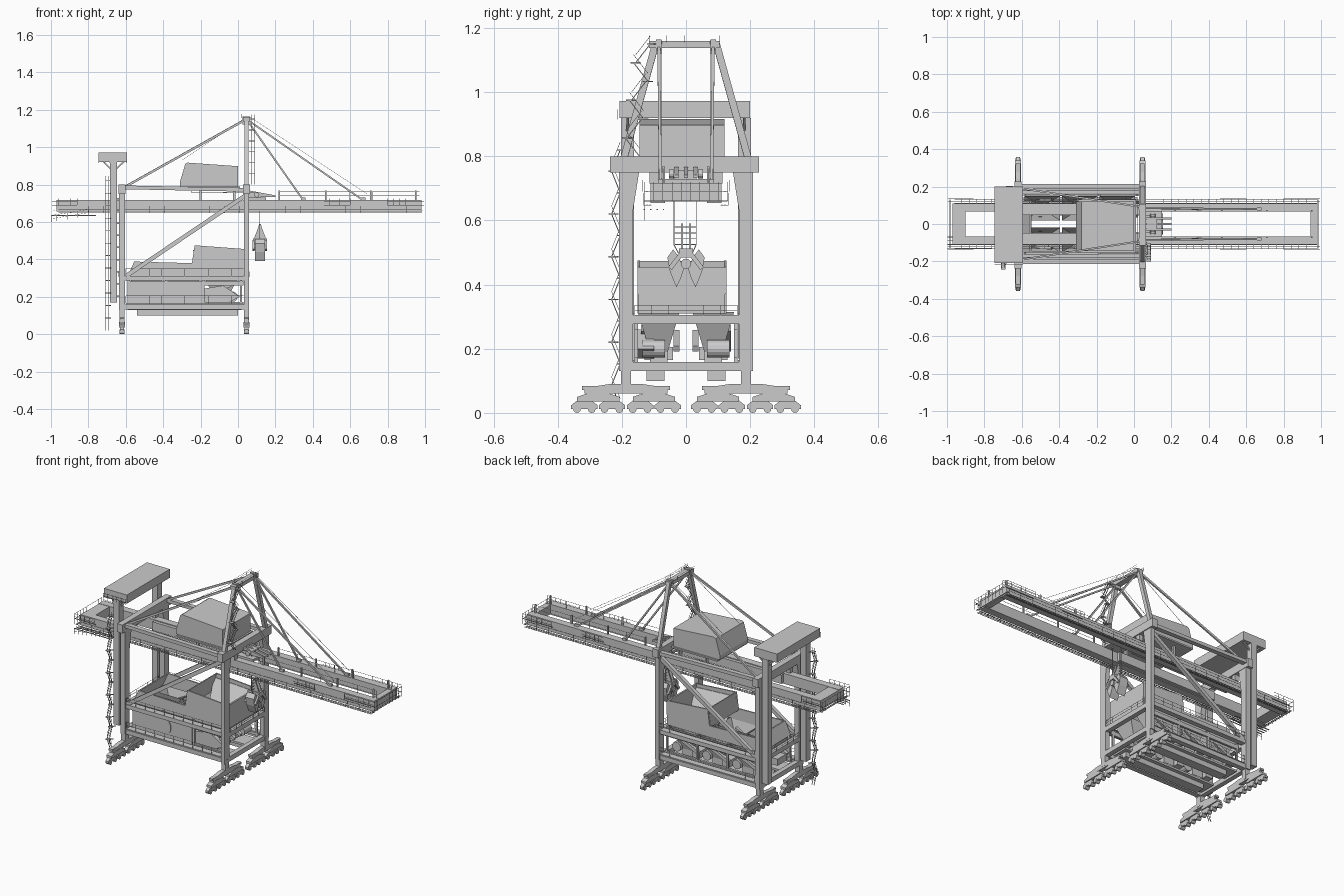
import bpy, bmesh, math
from mathutils import Vector, Matrix


class Part:
    """Collects boxes, beams and prisms into one named mesh."""
    def __init__(self, name):
        self.name, self.bm = name, bmesh.new()

    def hexa(self, lo, hi, cap=True):
        a = [self.bm.verts.new(p) for p in lo]
        b = [self.bm.verts.new(p) for p in hi]
        n = len(a)
        for i in range(n):
            j = (i + 1) % n
            self.bm.faces.new((a[i], a[j], b[j], b[i]))
        if cap:
            self.bm.faces.new(a[::-1])
            self.bm.faces.new(b)

    def box(self, x0, x1, y0, y1, z0, z1):
        r = [(x0, y0), (x1, y0), (x1, y1), (x0, y1)]
        self.hexa([(*p, z0) for p in r], [(*p, z1) for p in r])

    def beam(self, p, q, w=0.004, h=None):
        p, q, h = Vector(p), Vector(q), h or w
        d = (q - p).normalized()
        ref = Vector((0, 0, 1)) if abs(d.z) < 0.95 else Vector((1, 0, 0))
        s = d.cross(ref).normalized()
        u = s.cross(d)
        ring = [s * a * w / 2 + u * b * h / 2 for a, b in ((-1, -1), (1, -1), (1, 1), (-1, 1))]
        self.hexa([p + r for r in ring], [q + r for r in ring])

    def prism_y(self, pts, y0, y1):
        self.hexa([(x, y0, z) for x, z in pts], [(x, y1, z) for x, z in pts])

    def prism_x(self, pts, x0, x1):
        self.hexa([(x0, y, z) for y, z in pts], [(x1, y, z) for y, z in pts])

    def cyl(self, c, r, depth, axis='X', n=12):
        rot = {'X': Matrix.Rotation(math.pi / 2, 4, 'Y'), 'Y': Matrix.Rotation(math.pi / 2, 4, 'X')}[axis]
        bmesh.ops.create_cone(self.bm, cap_ends=True, segments=n, radius1=r, radius2=r,
                              depth=depth, matrix=Matrix.Translation(c) @ rot)

    def rail(self, p, q, h=0.035, step=0.06, t=0.0014):
        p, q, up = Vector(p), Vector(q), Vector((0, 0, h))
        n = max(1, round((q - p).length / step))
        for k in (0.5, 1):
            self.beam(p + up * k, q + up * k, t)
        for i in range(n + 1):
            a = p.lerp(q, i / n)
            self.beam(a, a + up, t)

    def done(self):
        bmesh.ops.recalc_face_normals(self.bm, faces=self.bm.faces)
        me = bpy.data.meshes.new(self.name)
        self.bm.to_mesh(me)
        self.bm.free()
        ob = bpy.data.objects.new(self.name, me)
        bpy.context.collection.objects.link(ob)


WX, LX, LY = 0.045, -0.62, 0.187      # waterside x, landside x, leg y
S = (-1, 1)

# Rail bogies: three tiers of equalisers with wheels
b = Part("rail_bogies")
for x in (WX, LX):
    for s in S:
        c = s * LY
        b.box(x - .014, x + .014, c - .016, c + .016, .07, .15)
        b.prism_x([(c - .13, .06), (c + .13, .06), (c + .13, .078), (c + .05, .09), (c - .05, .09), (c - .13, .078)], x - .013, x + .013)
        for i in (-1, 1):
            d = c + i * .087
            b.prism_x([(d - .066, .036), (d + .066, .036), (d + .066, .05), (d + .02, .065), (d - .02, .065), (d - .066, .05)], x - .016, x + .016)
            b.box(x - .012, x + .012, d - .05, d + .05, .072, .084)
            for j in (-1, 1):
                e = d + j * .043
                b.prism_x([(e - .041, .012), (e + .041, .012), (e + .041, .024), (e + .018, .042), (e - .018, .042), (e - .041, .024)], x - .01, x + .01)
                for k in (-1, 1):
                    b.cyl((x, e + k * .023, .012), .012, .028)
b.done()

# Portal legs and cross beams
p = Part("portal_legs")
for s in S:
    for x, w in ((WX, .013), (LX, .016)):
        p.box(x - w, x + w, s * LY - .022, s * LY + .022, .13, .77)
        p.prism_x([(s * .167, .62), (s * .167, .76), (s * .145, .76)], x - w, x + w)
p.done()
f = Part("portal_beams")
for x in (WX, LX):
    f.box(x - .018, x + .018, -.237, .227, .75, .80)
    f.box(x - .014, x + .014, -.165, .165, .277, .305)
    f.box(x - .014, x + .014, -.165, .165, .13, .158)
for s in S:
    y = s * LY
    f.beam((LX, s * .2, .785), (WX, s * .2, .772), .028, .02)
    f.beam((LX, y, .145), (WX, y, .145), .03, .026)
    f.beam((LX, y, .297), (WX, y, .297), .03, .022)
    f.beam((LX + .02, y, .31), (WX, y, .745), .022, .022)
f.done()

# Boom: twin girders, thicker between the legs, with end ties and hangers
g = Part("boom_girders")
for s in S:
    g.box(-.97, .98, s * .088 - .022, s * .088 + .022, .655, .717)
    g.box(-.6, .06, s * .075 - .028, s * .075 + .028, .66, .712)
    for x in (WX, LX):
        g.box(x - .012, x + .012, s * .1 - .014, s * .1 + .014, .715, .755)
g.box(-.97, -.9, -.11, .11, .66, .715)
g.box(.945, .98, -.11, .11, .66, .715)
g.done()

# Grating platforms, boom railings and lamp posts
w = Part("boom_walkways")
for s in S:
    for y in (.112, .122, .132):
        w.beam((-.96, s * y, .648), (.98, s * y, .648), .0025)
    for i in range(49):
        w.beam((-.96 + i * .04, s * .108, .648), (-.96 + i * .04, s * .132, .648), .002)
    w.rail((-.96, s * .133, .65), (.98, s * .133, .65), .035, .08)
    w.rail((.22, s * .07, .717), (.97, s * .07, .717), .045, .12, .0014)
    for x in (.22, .47, .71, .95):
        w.box(x - .004, x + .004, s * .07 - .004, s * .07 + .004, .715, .768)
    for x0, x1 in ((-.995, -.86), (.46, .6), (.8, .995)):
        w.rail((x0, s * .135, .69), (x1, s * .135, .69), .035, .03)
        w.beam((x0, s * .122, .69), (x1, s * .122, .69), .003)
for x in (-.997, .997):
    w.rail((x, -.13, .66), (x, .13, .66), .06, .03)
    for k in (.982, .99):
        w.beam((x * k, -.13, .66), (x * k, .13, .66), .003)
for y in (-.13, -.11, -.09, -.07):
    w.beam((-.998, y, .634), (-.76, y, .634), .004)
w.rail((-.998, -.13, .6), (-.8, -.13, .632), .035, .03)
w.done()

# Mast over the waterside legs, with stays
m = Part("mast")
for s in S:
    m.beam((WX, s * .195, .79), (WX, s * .095, 1.15), .022, .022)
    m.box(WX - .02, WX + .02, s * .085 - .008, s * .085 + .008, 1.12, 1.165)
m.box(WX - .018, WX + .018, -.115, .105, 1.138, 1.16)
for x in (WX - .025, WX + .025):
    m.rail((x, -.115, 1.155), (x, .105, 1.155), .022, .05, .001)
m.done()
t = Part("boom_stays")
for s in S:
    t.beam((WX, s * .09, 1.15), (LX + .02, s * .19, .79), .010, .012)
    for x in (.35, .67):
        t.beam((WX, s * .085, 1.15), (x, s * .08, .715), .009)
        t.box(x - .012, x + .012, s * .08 - .007, s * .08 + .007, .71, .73)
    t.beam((WX + .02, s * .075, 1.16), (.69, s * .075, .75), .0015)
    t.beam((WX, s * .08, 1.16), (-.3, s * .08, .93), .0015)
t.done()

# Machinery house
h = Part("machinery_house")
h.prism_y([(-.31, .79), (0, .79), (0, .898), (-.27, .917), (-.282, .91), (-.31, .815)], -.145, .12)
h.box(-.3, .01, -.155, .13, .781, .79)
for x in (-.2, -.02):
    for s in S:
        h.box(x - .006, x + .006, s * .09 - .008, s * .09 + .008, .715, .785)
h.done()

# Rear tower: twin columns and top container
r = Part("rear_tower")
for s in S:
    r.box(-.685, -.648, s * .182 - .02, s * .182 + .02, .17, .92)
    for x in (-.72, -.61):
        r.beam((-.666, s * .182, .87), (x, s * .182, .922), .008)
    for i in range(9):
        r.box(-.65, -.62, s * .182 - .006, s * .182 + .006, .2 + i * .065, .208 + i * .065)
r.box(-.745, -.593, -.208, .2, .92, .972)
r.rail((-.745, -.215, .915), (-.595, -.215, .915), .03, .03)
r.done()

# Trolley and ropes
c = Part("trolley")
c.box(.04, .15, -.07, .07, .715, .73)
c.box(.06, .12, -.032, .032, .73, .758)
for y in (-.03, 0, .03):
    c.prism_y([(.04, .735), (.2, .733), (.2, .742), (.06, .768)], y - .006, y + .006)
for y in (-.045, .045):
    c.cyl((.1, y, .745), .014, .016, 'Y')
    c.beam((-.25, y, .76), (.1, y, .755), .003)
for y in (-.038, .032):
    c.beam((.117, y, .735), (.117, y, .525), .003)
    c.beam((.117, y, .525), (.117, y * .5, .49), .003)
for i in range(4):
    c.beam((.117, -.038, .525 + i * .018), (.117, .032, .525 + i * .018), .003)
c.done()

# Clamshell grab with two jaws, side arms and a tapering rope head
k = Part("clamshell_grab")
for d in (-.012, .012):
    k.prism_y([(.085, .51), (.15, .51), (.127, .57), (.122, .59), (.113, .59), (.108, .57)], d - .003, d + .003)
k.box(.08, .155, -.022, .022, .485, .512)
for s in S:
    k.prism_x([(s * .006, .45), (s * .025, .49), (s * .04, .51), (s * .058, .485), (s * .05, .44), (s * .03, .392), (s * .016, .42)], .09, .145)
    for x in (.083, .15):
        k.beam((x, s * .012, .5), (x, s * .05, .45), .01, .014)
k.cyl((.117, 0, .465), .016, .075)
k.done()

# Receiving hopper: outer shell walls, raised wind shield, sloping chutes
q = Part("receiving_hopper")
for y in (-.152, .118):
    q.prism_y([(-.59, .31), (.035, .31), (.035, .372), (-.555, .388)], y, y + .008)
    q.prism_y([(-.245, .37), (.04, .37), (.04, .455), (-.232, .475)], y, y + .008)
q.prism_y([(-.59, .31), (-.582, .31), (-.547, .388), (-.555, .388)], -.15, .12)
q.box(.03, .04, -.15, .122, .31, .455)
q.prism_y([(-.248, .37), (-.24, .37), (-.226, .474), (-.232, .474)], -.15, .12)
for s in S:
    q.hexa([(-.24, s * .13 - .015, .45), (.035, s * .13 - .015, .435), (.02, s * .05 - .015, .32), (-.22, s * .05 - .015, .32)],
           [(-.24, s * .13 - .01, .45), (.035, s * .13 - .01, .435), (.02, s * .05 - .01, .315), (-.22, s * .05 - .01, .315)])
q.done()

# Funnels with feeders and long discharge conveyors below
u = Part("funnels_and_conveyors")
for s in S:
    for x in (-.49, -.29, -.09):
        y = s * .085
        ring = lambda a, d, z: [(x + i * a, y + j * d, z) for i, j in ((-1, -1), (1, -1), (1, 1), (-1, 1))]
        u.hexa(ring(.035, .028, .19), ring(.095, .065, .315), False)
        u.hexa(ring(.035, .028, .155), ring(.035, .028, .19), False)
        u.cyl((x + .06, s * .1, .2), .028, .07, 'Y', 16)
        u.box(x - .09, x - .045, y - .045, y + .045, .165, .205)
        u.beam((x - .09, s * .13, .2), (x + .05, s * .13, .265), .02)
        u.beam((x - .02, s * .03, .25), (x + .09, s * .03, .2), .018)
    u.box(-.54, 0, s * .095 - .028, s * .095 + .028, .1, .13)
    u.box(-.59, .02, s * .095 - .05, s * .095 + .05, .13, .142)
    u.box(-.59, .03, s * .155 - .006, s * .155 + .006, .155, .172)
    u.box(-.59, .03, s * .155 - .006, s * .155 + .006, .26, .285)
    for i in range(4):
        u.box(-.59 + i * .2, -.578 + i * .2, s * .155 - .005, s * .155 + .005, .15, .3)
u.box(-.585, -.19, -.165, -.158, .16, .285)
u.cyl((-.38, -.167, .228), .052, .006, 'Y', 24)
u.prism_y([(-.3, .17), (-.05, .17), (.01, .2), (-.08, .26), (-.2, .24)], -.15, -.1)
u.done()

# Service walkways round the hopper
v = Part("hopper_walkways")
for s in S:
    for z in (.165, .31):
        v.box(-.6, .03, s * .182 - .02, s * .182 + .02, z - .004, z)
        v.rail((-.6, s * .203, z), (.03, s * .203, z), .04, .06)
for x in (WX + .018, LX - .018):
    v.rail((x, -.16, .305), (x, .16, .305), .03, .05)
v.done()

# Zigzag stairs up the rear leg and the mast
z = Part("zigzag_stairs")
def stairs(x, y0, y1, z0, z1, n, lean=0):
    h = (z1 - z0) / n
    for i in range(n):
        a, d = (y0, y1) if i % 2 else (y1, y0)
        o = lean * i / n
        lo, hi = Vector((x, a + o, z0 + i * h)), Vector((x, d + o, z0 + (i + 1) * h))
        for e in (-.007, .007):
            off = Vector((e, 0, 0))
            z.beam(lo + off, hi + off, .003)
            z.beam(lo + off + Vector((0, 0, .025)), hi + off + Vector((0, 0, .025)), .0015)
        z.box(x - .012, x + .012, hi.y - .01, hi.y + .01, hi.z - .002, hi.z + .002)
        z.beam(hi, (x - math.copysign(.02, x), hi.y + .02, hi.z), .004)
stairs(-.7, -.232, -.205, .02, .82, 12)
stairs(.08, -.19, -.145, .8, 1.15, 6, .04)
z.done()
